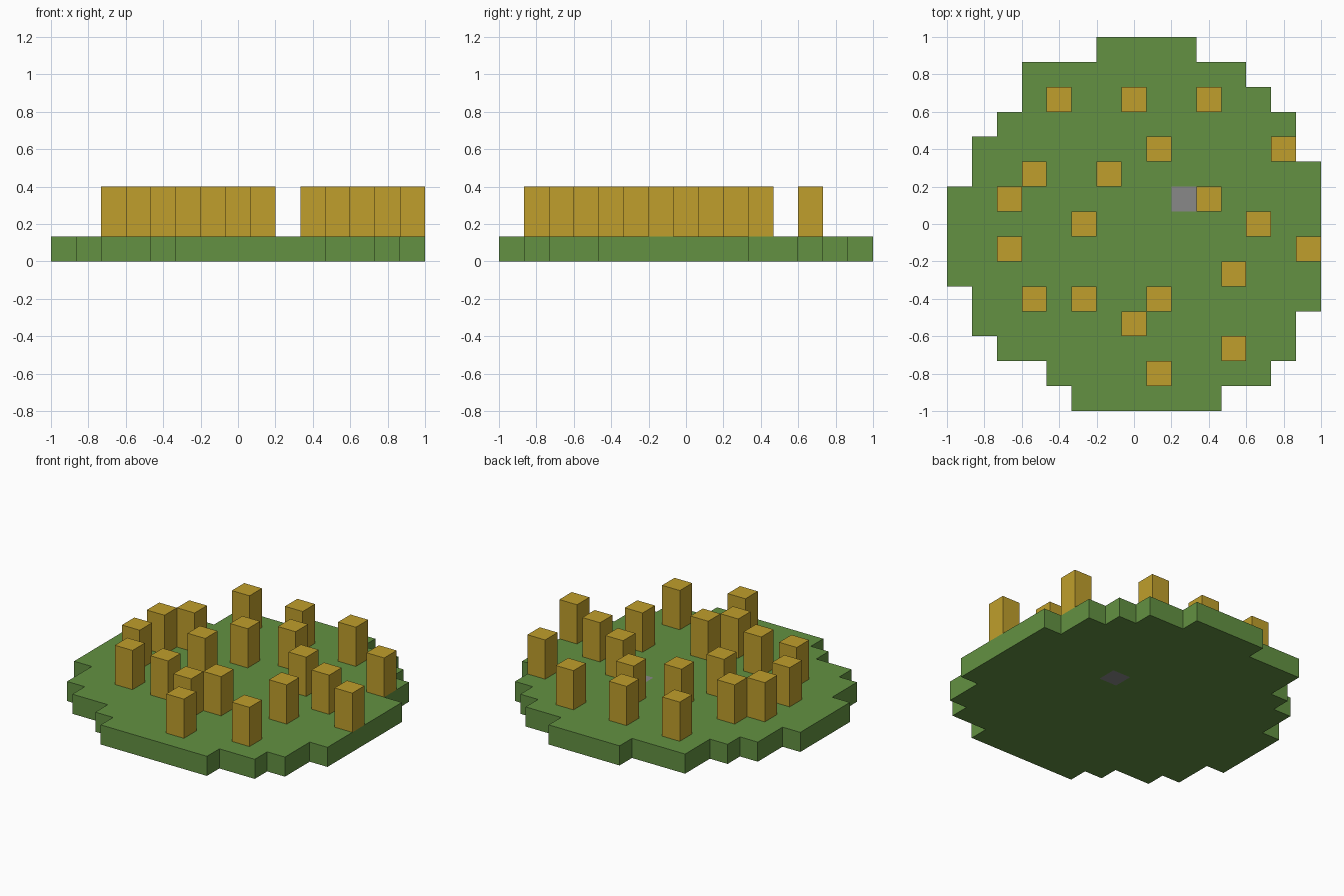
import bpy
import bmesh
from mathutils import Matrix, Vector

if "Cube" in bpy.data.objects:
    bpy.data.objects.remove(bpy.data.objects["Cube"], do_unlink=True)

CELLS = 15
S = 2 / CELLS  # side of one block


def material(name, color):
    mat = bpy.data.materials.new(name)
    mat.use_nodes = True
    mat.diffuse_color = (*color, 1)
    bsdf = mat.node_tree.nodes["Principled BSDF"]
    bsdf.inputs["Base Color"].default_value = (*color, 1)
    bsdf.inputs["Roughness"].default_value = 0.9
    return mat


def finish(bm, name, *mats):
    bmesh.ops.recalc_face_normals(bm, faces=bm.faces)
    mesh = bpy.data.meshes.new(name)
    bm.to_mesh(mesh)
    bm.free()
    for mat in mats:
        mesh.materials.append(mat)
    obj = bpy.data.objects.new(name, mesh)
    bpy.context.collection.objects.link(obj)
    return obj


def corner(i, j, z=0):
    return Vector((i * S - 1, j * S - 1, z))


grass = material("grass green", (0.125, 0.285, 0.054))
straw = material("straw gold", (0.525, 0.345, 0.025))
stone = material("stone grey", (0.246, 0.246, 0.246))

# Ground: rows of blocks from front to back, as (first, end) columns
rows = [(5, 11), (4, 13), (2, 14), (1, 14), (1, 15),
        (0, 15), (0, 15), (0, 15), (0, 15), (1, 15),
        (1, 14), (2, 14), (3, 13), (3, 12), (6, 10)]
stone_cell = (9, 8)

bm = bmesh.new()
for j, (first, end) in enumerate(rows):
    for i in range(first, end):
        quad = [(i, j), (i + 1, j), (i + 1, j + 1), (i, j + 1)]
        face = bm.faces.new([bm.verts.new(corner(*p)) for p in quad])
        face.material_index = int((i, j) == stone_cell)
bmesh.ops.remove_doubles(bm, verts=bm.verts, dist=S / 10)
base = list(bm.faces)
top = bmesh.ops.extrude_face_region(bm, geom=base, use_keep_orig=True)["geom"]
bmesh.ops.translate(bm, vec=(0, 0, S),
                    verts=[v for v in top if isinstance(v, bmesh.types.BMVert)])

# One stone block is let into the ground, showing above and below
middle = corner(stone_cell[0] + 0.5, stone_cell[1] + 0.5)
for face in bm.faces:
    offset = face.calc_center_median() - middle
    face.material_index = int(offset.xy.length < S / 4)
bmesh.ops.recalc_face_normals(bm, faces=bm.faces)
bmesh.ops.dissolve_limit(bm, angle_limit=0.01, verts=bm.verts, edges=bm.edges,
                         delimit={'MATERIAL'})
finish(bm, "ground", grass, stone)

# Stalks: square posts two blocks tall, as (column, row)
stalks = [(4, 12), (7, 12), (10, 12), (8, 10), (13, 10),
          (3, 9), (6, 9), (2, 8), (10, 8), (5, 7),
          (12, 7), (2, 6), (14, 6), (11, 5), (3, 4),
          (5, 4), (8, 4), (7, 3), (11, 2), (8, 1)]
for n, (i, j) in enumerate(stalks, 1):
    bm = bmesh.new()
    place = Matrix.Translation(corner(i + 0.5, j + 0.5, 2 * S))
    bmesh.ops.create_cube(bm, size=S, matrix=place @ Matrix.Diagonal((1, 1, 2, 1)))
    finish(bm, f"stalk_{n}", straw)
